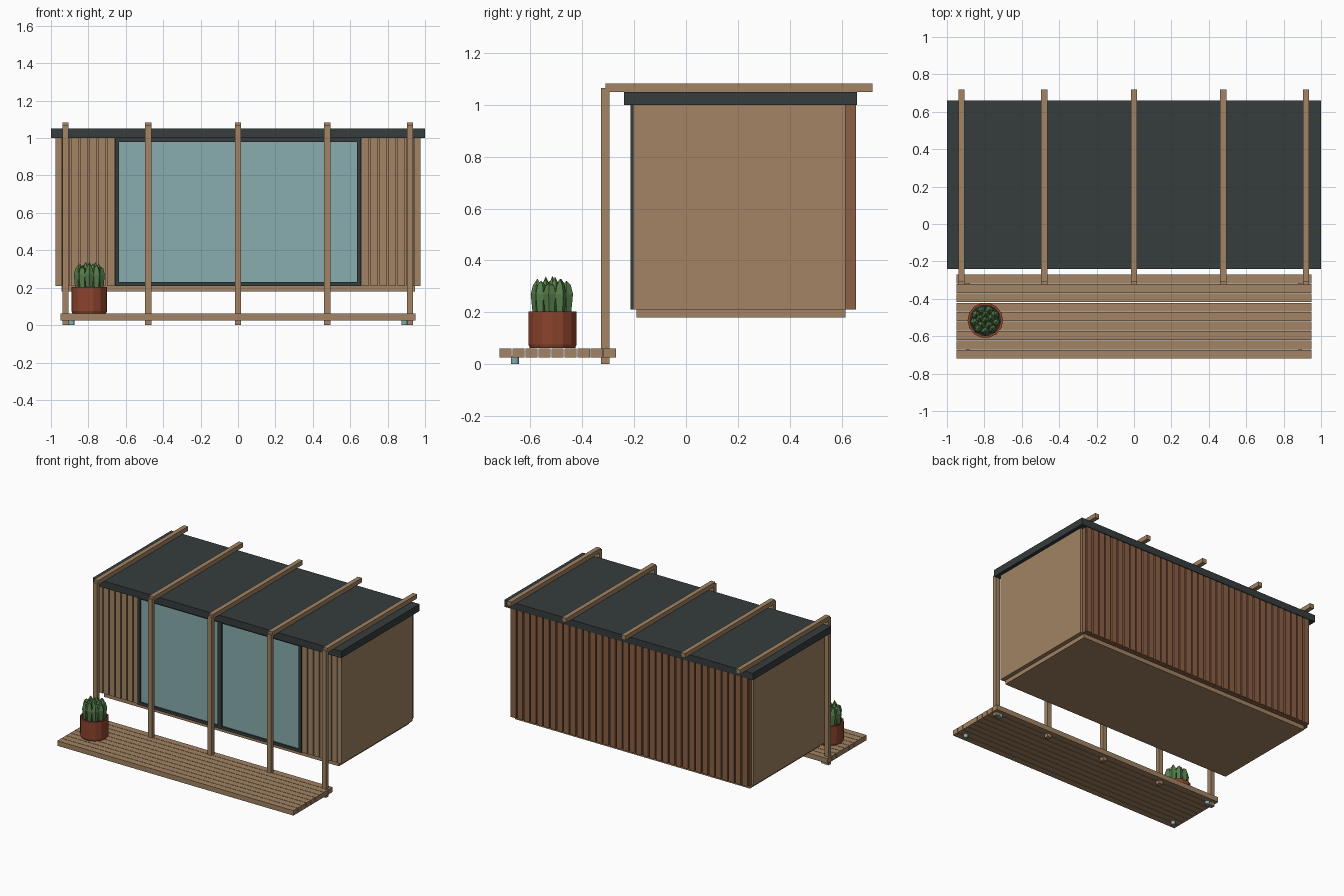
import bpy, bmesh, math
from mathutils import Matrix, Vector

cube = bpy.data.objects.get("Cube")
if cube:
    bpy.data.objects.remove(cube, do_unlink=True)


def material(name, rgb):
    m = bpy.data.materials.new(name)
    m.use_nodes = True
    m.diffuse_color = (*rgb, 1)
    m.node_tree.nodes["Principled BSDF"].inputs["Base Color"].default_value = (*rgb, 1)
    return m


WOOD = material("tan wood", (0.36, 0.23, 0.127))
RED_WOOD = material("reddish wood", (0.254, 0.115, 0.058))
METAL = material("dark metal", (0.037, 0.045, 0.045))
GLASS = material("blue glass", (0.25, 0.418, 0.429))
CLAY = material("clay", (0.262, 0.058, 0.026))
GREEN = material("leaf green", (0.091, 0.205, 0.07))
SOIL = material("dark soil", (0.03, 0.022, 0.015))


def finish(name, bm, mat):
    mesh = bpy.data.meshes.new(name)
    bmesh.ops.recalc_face_normals(bm, faces=bm.faces)
    bm.to_mesh(mesh)
    bm.free()
    mesh.materials.append(mat)
    ob = bpy.data.objects.new(name, mesh)
    bpy.context.collection.objects.link(ob)
    return ob


def boxes(name, mat, spans):
    """One object made of boxes given as (x0, x1), (y0, y1), (z0, z1)."""
    bm = bmesh.new()
    for span in spans:
        centre = Vector([(a + b) / 2 for a, b in span])
        size = Vector([b - a for a, b in span])
        bmesh.ops.create_cube(bm, size=1, matrix=Matrix.Translation(centre) @ Matrix.Diagonal((*size, 1)))
    return finish(name, bm, mat)


def lathe(bm, centre, profile, sides, turn=0):
    """Faceted solid from (radius, z) pairs; a zero radius makes a tip."""
    rings = []
    for r, z in profile:
        if r == 0:
            rings.append([bm.verts.new((centre[0], centre[1], z))] * sides)
        else:
            rings.append([bm.verts.new((centre[0] + r * math.cos(a), centre[1] + r * math.sin(a), z))
                          for a in (turn + math.tau * i / sides for i in range(sides))])
    for low, high in zip(rings, rings[1:]):
        for i in range(sides):
            j = (i + 1) % sides
            corners = list(dict.fromkeys([low[i], low[j], high[j], high[i]]))
            bm.faces.new(corners)
    for ring in (rings[0], rings[-1]):
        if len(set(ring)) == sides:
            bm.faces.new(ring)


def battens(x0, x1, count, gap, y, z):
    pitch = (x1 - x0) / count
    return [((x0 + i * pitch + gap / 2, x0 + (i + 1) * pitch - gap / 2), y, z) for i in range(count)]


# Cabin shell
WALL_Z = (0.21, 1.0)
boxes("floor", WOOD, [((-0.945, 0.945), (-0.19, 0.615), (0.18, 0.215))])
boxes("side_walls", WOOD, [((s - 0.015, s + 0.015), (-0.205, 0.615), WALL_Z) for s in (-0.96, 0.96)])
boxes("roof", METAL, [((-1, 1), (-0.24, 0.66), (1.0, 1.05))])

# Front cladding either side of the doors
boxes("front_wall", WOOD, [((-0.945, -0.65), (-0.19, -0.16), WALL_Z), ((0.65, 0.945), (-0.19, -0.16), WALL_Z)])
boxes("front_cladding", WOOD, battens(-0.945, -0.655, 6, 0.008, (-0.204, -0.19), WALL_Z)
      + battens(0.655, 0.945, 6, 0.008, (-0.204, -0.19), WALL_Z))

# Back cladding
boxes("back_wall", RED_WOOD, [((-0.957, 0.957), (0.6, 0.642), WALL_Z)])
boxes("back_cladding", RED_WOOD, battens(-0.957, 0.957, 36, 0.01, (0.642, 0.655), WALL_Z))

# Sliding glass doors
FRAME_Y = (-0.214, -0.17)
boxes("door_frame", METAL, [
    ((-0.657, -0.637), FRAME_Y, WALL_Z), ((0.637, 0.657), FRAME_Y, WALL_Z),
    ((-0.016, 0.016), FRAME_Y, WALL_Z),
    ((-0.64, 0.64), FRAME_Y, (0.21, 0.23)), ((-0.64, 0.64), FRAME_Y, (0.98, 1.0))])
boxes("door_glass", GLASS, [((-0.64, 0.64), (-0.203, -0.195), (0.225, 0.985))])

# Pergola posts and beams
POST_X = (-0.923, -0.48, 0, 0.477, 0.92)
HALF = 0.0165
boxes("posts", WOOD, [((x - HALF, x + HALF), (-0.327, -0.295), (0, 1.066)) for x in POST_X])
boxes("beams", WOOD, [((x - HALF, x + HALF), (-0.311, 0.72), (1.05, 1.082)) for x in POST_X])

# Deck boards and feet
PITCH = 0.0503
boxes("deck_boards", WOOD, [((-0.95, 0.95), (-0.72 + i * PITCH, -0.673 + i * PITCH), (0.025, 0.061))
                            for i in range(9)])
bm = bmesh.new()
for x in (-0.89, 0.89):
    for y in (-0.66, -0.311):
        lathe(bm, (x, y), [(0.016, 0), (0.016, 0.03)], 12)
finish("deck_feet", bm, GLASS)

# Plant pot with soil
POT = (-0.795, -0.515)
bm = bmesh.new()
lathe(bm, POT, [(0.09, 0.062), (0.095, 0.075), (0.095, 0.203), (0.085, 0.203), (0.085, 0.18)], 14)
finish("plant_pot", bm, CLAY)
bm = bmesh.new()
lathe(bm, POT, [(0.086, 0.18), (0.086, 0.195)], 14)
finish("pot_soil", bm, SOIL)

# Cluster of pointed cactus stems
bm = bmesh.new()
for ring, count, height in ((0, 1, 0.145), (0.033, 5, 0.143), (0.058, 9, 0.135)):
    for i in range(count):
        a = math.tau * i / count + ring * 9
        spot = (POT[0] + ring * math.cos(a), POT[1] + ring * math.sin(a))
        top = 0.195 + height - 0.008 * (i % 3)
        lathe(bm, spot, [(0.018, 0.19), (0.026, 0.27), (0.017, 0.305), (0, top)], 5, a)
finish("cactus", bm, GREEN)
